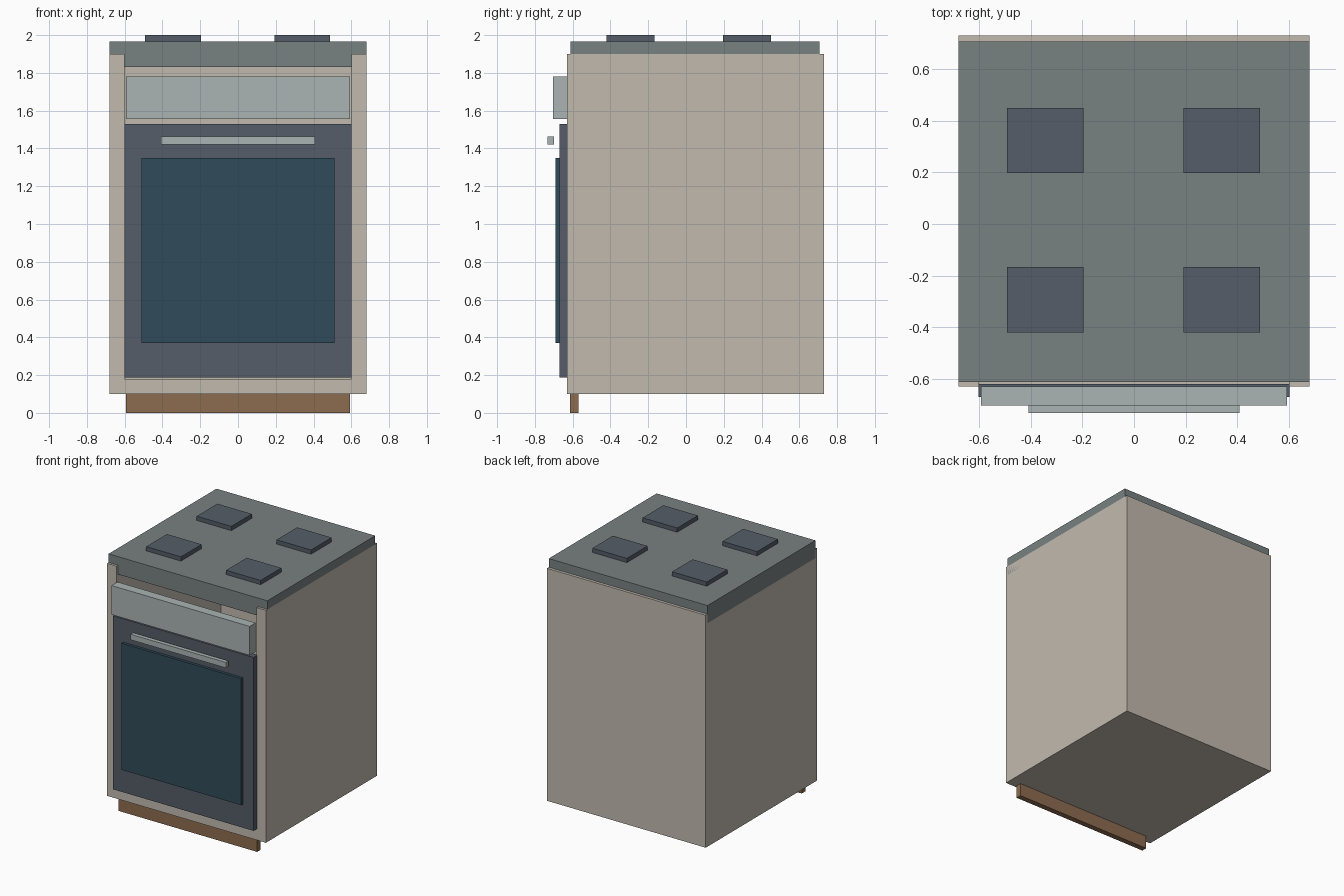
import bpy, bmesh
from mathutils import Matrix, Vector

if "Cube" in bpy.data.objects:
    bpy.data.objects.remove(bpy.data.objects["Cube"])


def material(name, rgb):
    m = bpy.data.materials.new(name)
    m.diffuse_color = (*rgb, 1)
    m.use_nodes = True
    m.node_tree.nodes["Principled BSDF"].inputs["Base Color"].default_value = m.diffuse_color
    return m


beige = material("beige_board", (0.54, 0.49, 0.43))
stone = material("worktop_grey", (0.19, 0.22, 0.22))
dark = material("dark_metal", (0.09, 0.11, 0.14))
glass = material("oven_glass", (0.03, 0.07, 0.10))
steel = material("light_steel", (0.40, 0.46, 0.45))
wood = material("wood", (0.27, 0.15, 0.08))


def box(name, x, y, z, mat, open_sides=()):
    """Box from (min, max) ranges; faces facing open_sides are removed."""
    bm = bmesh.new()
    size = Vector((x[1] - x[0], y[1] - y[0], z[1] - z[0]))
    centre = Vector((sum(x), sum(y), sum(z))) / 2
    bmesh.ops.create_cube(bm, size=1, matrix=Matrix.Translation(centre) @ Matrix.Diagonal((*size, 1)))
    bm.normal_update()
    gone = [f for f in bm.faces if any(f.normal.dot(Vector(s)) > 0.9 for s in open_sides)]
    bmesh.ops.delete(bm, geom=gone, context='FACES')
    mesh = bpy.data.meshes.new(name)
    bm.to_mesh(mesh)
    bm.free()
    mesh.materials.append(mat)
    ob = bpy.data.objects.new(name, mesh)
    bpy.context.collection.objects.link(ob)
    return ob


# Hollow cabinet, open at the front and top
cabinet = box("cabinet", (-0.68, 0.68), (-0.63, 0.73), (0.10, 1.90), beige,
              open_sides=((0, -1, 0), (0, 0, 1)))
shell = cabinet.modifiers.new("board_thickness", 'SOLIDIFY')
shell.thickness = 0.08
shell.offset = -1
shell.use_even_offset = True

# Worktop sunk into the cabinet, and plinth below it
box("worktop", (-0.68, 0.68), (-0.612, 0.708), (1.83, 1.967), stone)
box("plinth", (-0.593, 0.593), (-0.613, -0.57), (0, 0.10), wood)

# Oven front
box("oven_door", (-0.602, 0.602), (-0.67, -0.62), (0.187, 1.53), dark)
box("door_window", (-0.512, 0.512), (-0.692, -0.665), (0.37, 1.35), glass)
box("door_handle", (-0.408, 0.408), (-0.732, -0.70), (1.42, 1.463), steel)
box("control_panel", (-0.592, 0.592), (-0.703, -0.63), (1.555, 1.78), steel)

# Four hob plates
for row, y in (("front", (-0.42, -0.167)), ("back", (0.197, 0.449))):
    for side, x in (("left", (-0.492, -0.195)), ("right", (0.192, 0.488))):
        box(f"hob_plate_{row}_{side}", x, y, (1.96, 2.0), dark)
